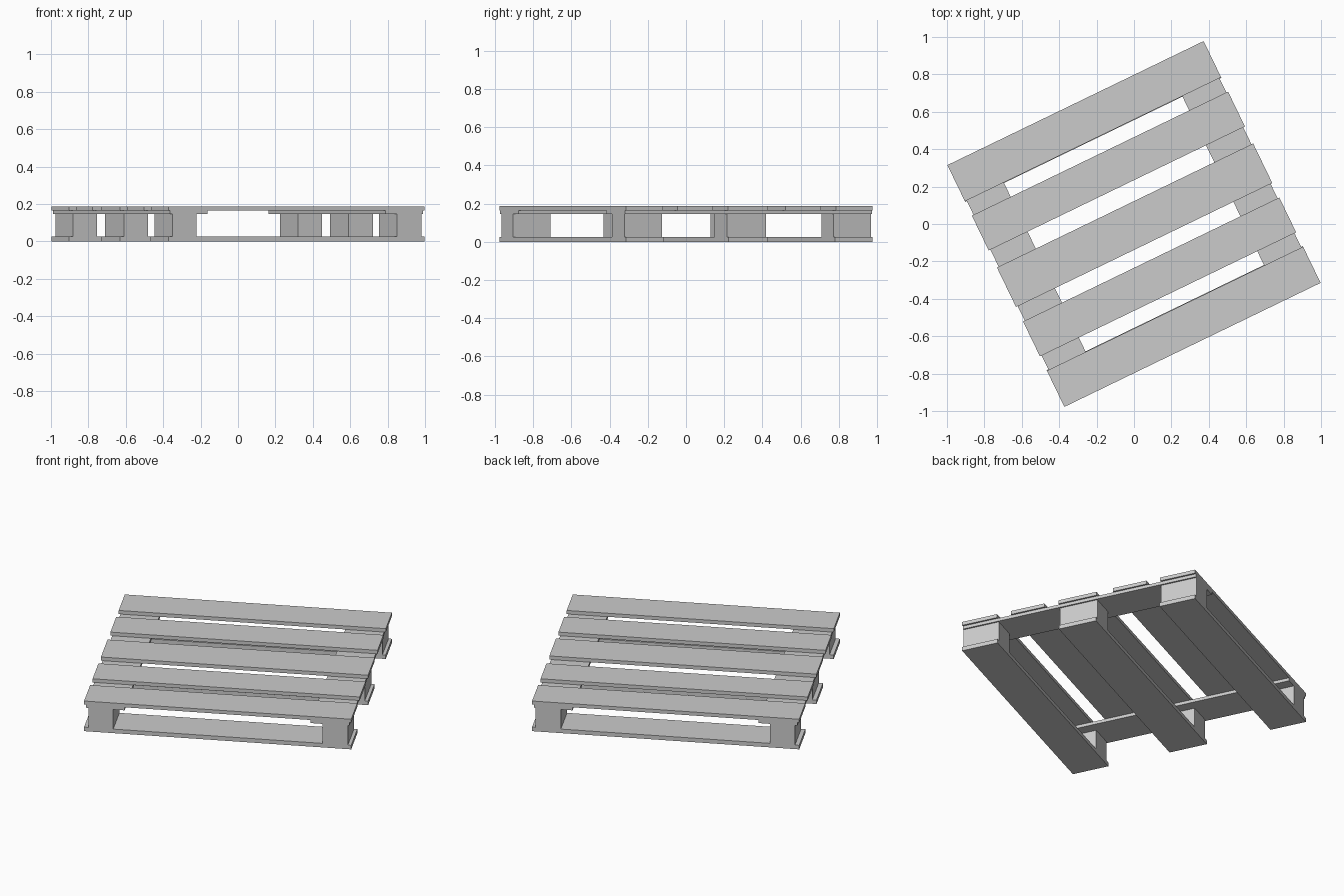
import bpy, bmesh, math
from mathutils import Matrix

if "Cube" in bpy.data.objects:
    bpy.data.objects.remove(bpy.data.objects["Cube"])

ROT = Matrix.Rotation(math.atan2(0.663, 1.37), 4, 'Z')   # pallet is turned in plan


def box(name, u, v, z):
    """Axis box given by (min, max) pairs in the pallet's own frame."""
    spans = (u, v, z)
    size = [b - a for a, b in spans]
    centre = [(a + b) / 2 for a, b in spans]
    bm = bmesh.new()
    bmesh.ops.create_cube(bm, size=1, matrix=ROT @ Matrix.Translation(centre)
                          @ Matrix.Diagonal((*size, 1)))
    mesh = bpy.data.meshes.new(name)
    bm.to_mesh(mesh)
    bm.free()
    obj = bpy.data.objects.new(name, mesh)
    bpy.context.collection.objects.link(obj)
    return obj


HALF_LEN, HALF_WID = 0.761, 0.718
Z = (0.0, 0.025, 0.146, 0.165, 0.187)                    # layer heights

# Top deck boards
for i, v in enumerate([(-HALF_WID, -0.503), (-0.418, -0.211), (-0.125, 0.11),
                       (0.211, 0.418), (0.503, HALF_WID)]):
    box(f"deck_board_{i + 1}", (-HALF_LEN, HALF_LEN), v, (Z[3], Z[4]))

# Cross boards under the deck, one at each end
for name, u in (("left", (-0.751, -0.53)), ("right", (0.53, 0.751))):
    box(f"cross_board_{name}", u, (-HALF_WID, HALF_WID), (Z[2], Z[3]))

# Bottom runners with a spacer block near each end
for name, v in (("front", (-HALF_WID, -0.5)), ("middle", (-0.122, 0.107)),
                ("back", (0.5, HALF_WID))):
    box(f"bottom_runner_{name}", (-HALF_LEN, HALF_LEN), v, (Z[0], Z[1]))
    for side, u in (("left", (-0.737, -0.595)), ("right", (0.597, 0.742))):
        box(f"spacer_block_{name}_{side}", u, v, (Z[1], Z[2]))
